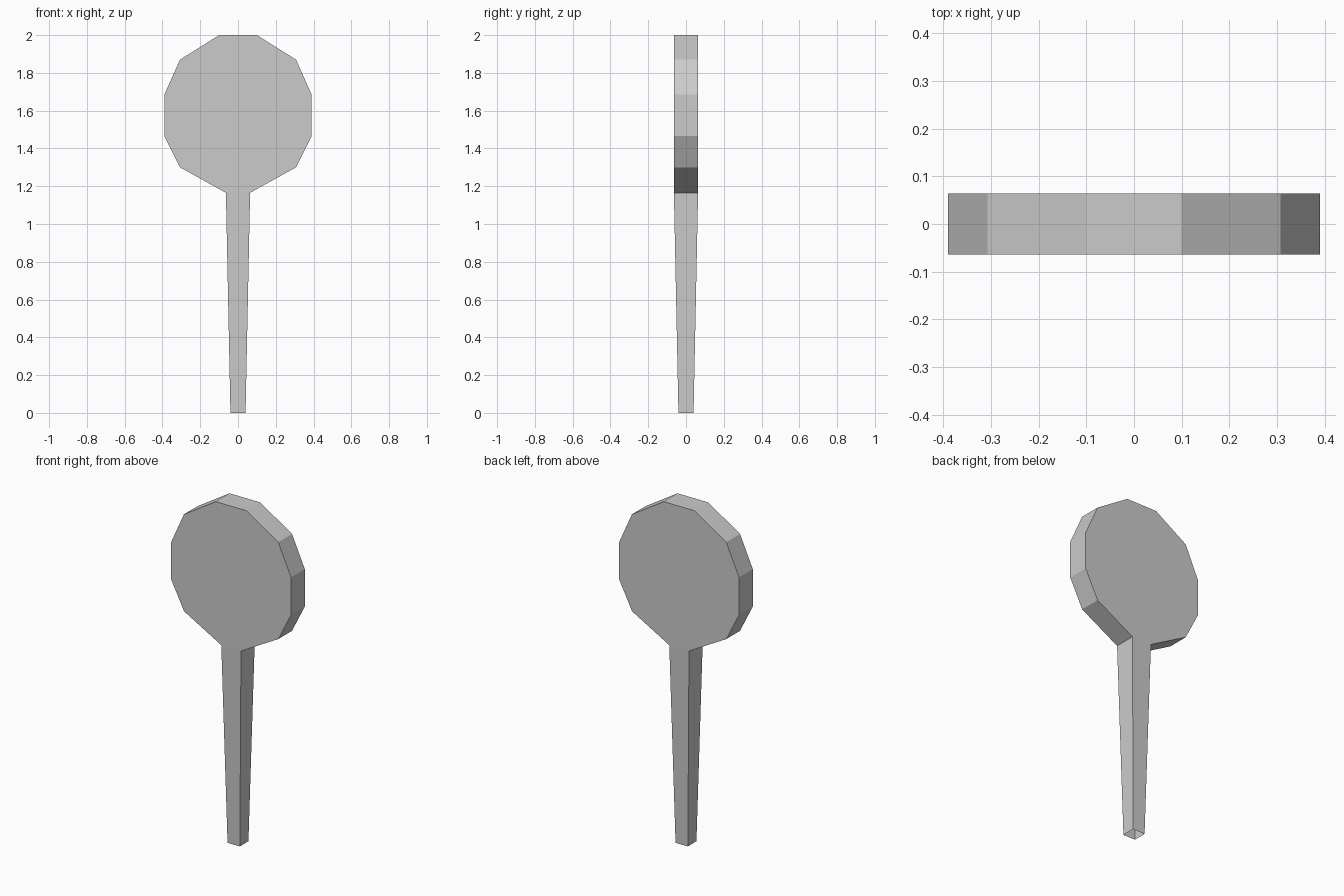
import bpy, bmesh

if "Cube" in bpy.data.objects:
    bpy.data.objects.remove(bpy.data.objects["Cube"])

HALF = 0.064        # half thickness of head and stick top
FOOT = 0.04         # half width of stick at the ground
NECK_Z = 1.165

# Right half of the head outline, top to neck
half_outline = [(0.10, 2.0), (0.307, 1.87), (0.39, 1.685),
                (0.39, 1.465), (0.307, 1.30), (HALF, NECK_Z)]
outline = half_outline + [(-x, z) for x, z in reversed(half_outline)]

bm = bmesh.new()

# Head: flat faceted disc
front = bm.faces.new([bm.verts.new((x, -HALF, z)) for x, z in outline])
disc = bmesh.ops.extrude_face_region(bm, geom=[front], use_keep_orig=True)
for v in disc["geom"]:
    if isinstance(v, bmesh.types.BMVert):
        v.co.y = HALF

# Stick: neck face pulled down into a taper, open at the foot
neck = next(f for f in bm.faces
            if all(abs(v.co.z - NECK_Z) < 1e-4 for v in f.verts))
stick = bmesh.ops.extrude_discrete_faces(bm, faces=[neck])["faces"][0]
for v in stick.verts:
    v.co.x *= FOOT / HALF
    v.co.y *= FOOT / HALF
    v.co.z = 0.0
bmesh.ops.recalc_face_normals(bm, faces=bm.faces[:])
bmesh.ops.delete(bm, geom=[stick], context='FACES_ONLY')

mesh = bpy.data.meshes.new("paddle")
bm.to_mesh(mesh)
bm.free()
bpy.context.collection.objects.link(bpy.data.objects.new("paddle", mesh))
